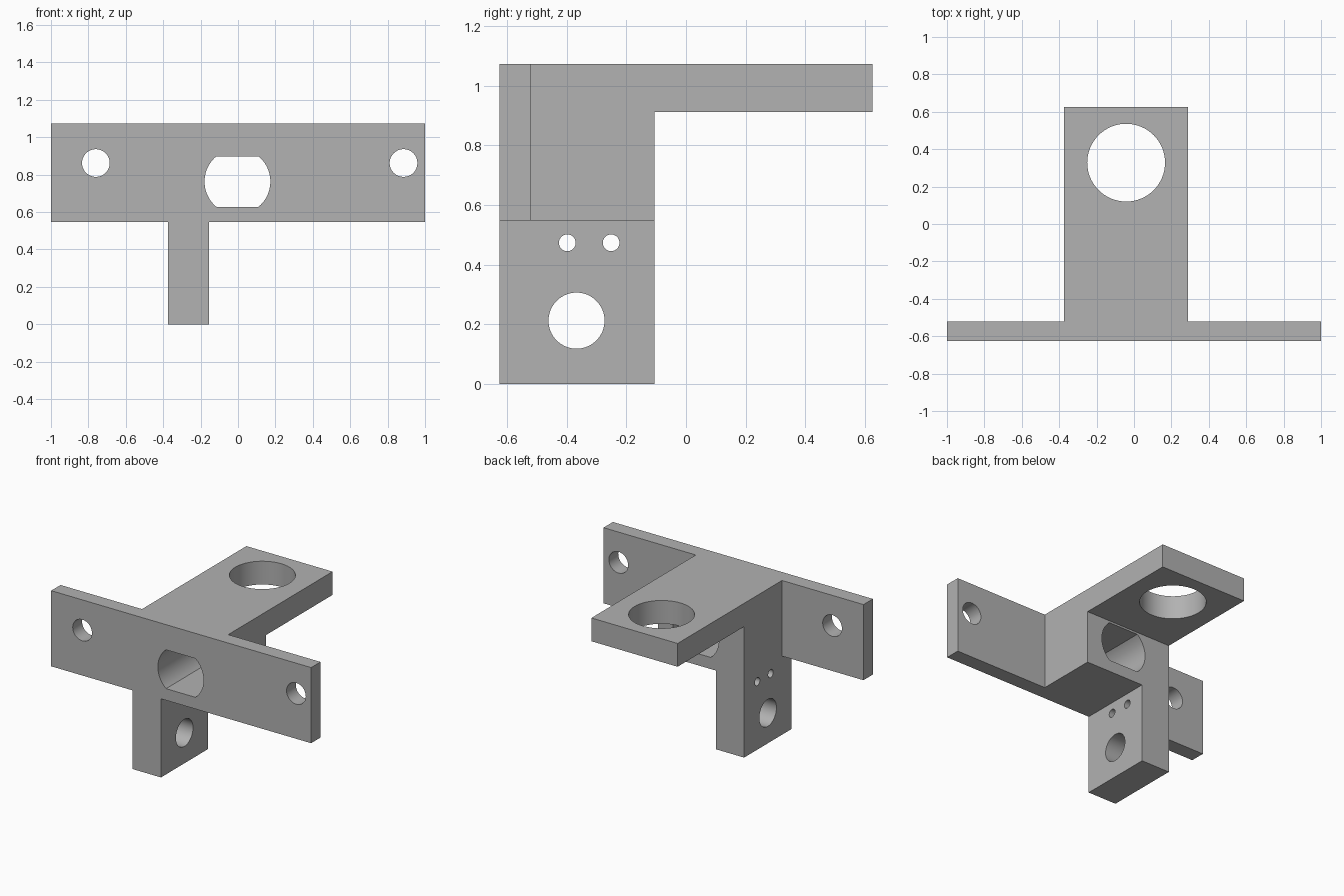
import bpy
import bmesh
from math import asin, cos, sin, pi, radians
from mathutils import Matrix, Vector

cube = bpy.data.objects.get("Cube")
if cube:
    bpy.data.objects.remove(cube, do_unlink=True)

grey = bpy.data.materials.new("plain grey")
grey.use_nodes = True
COLOUR = (0.445, 0.445, 0.445, 1)
grey.diffuse_color = COLOUR
grey.node_tree.nodes["Principled BSDF"].inputs["Base Color"].default_value = COLOUR

# Unit vectors spanning the profile plane for each extrusion axis
PLANES = {"x": ((0, 1, 0), (0, 0, 1), (1, 0, 0)),
          "y": ((1, 0, 0), (0, 0, 1), (0, 1, 0)),
          "z": ((1, 0, 0), (0, 1, 0), (0, 0, 1))}


def prism(name, axis, profile, start, end):
    """Extrude a closed 2D profile along an axis."""
    u, v, w = (Vector(d) for d in PLANES[axis])
    bm = bmesh.new()
    face = bm.faces.new([bm.verts.new(u * a + v * b + w * start) for a, b in profile])
    out = bmesh.ops.extrude_face_region(bm, geom=[face])
    moved = [g for g in out["geom"] if isinstance(g, bmesh.types.BMVert)]
    bmesh.ops.translate(bm, verts=moved, vec=w * (end - start))
    bmesh.ops.recalc_face_normals(bm, faces=bm.faces)
    mesh = bpy.data.meshes.new(name)
    bm.to_mesh(mesh)
    bm.free()
    mesh.materials.append(grey)
    obj = bpy.data.objects.new(name, mesh)
    bpy.context.collection.objects.link(obj)
    return obj


def rect(a0, a1, b0, b1):
    return [(a0, b0), (a1, b0), (a1, b1), (a0, b1)]


def arc(centre, radius, first, last, steps):
    return [(centre[0] + radius * cos(t), centre[1] + radius * sin(t))
            for t in (first + (last - first) * i / steps for i in range(steps + 1))]


def circle(centre, radius):
    return arc(centre, radius, 0, 2 * pi, 64)[:-1]


def combine(target, tool, operation):
    """Apply a boolean and remove the tool."""
    tool.hide_render = True
    mod = target.modifiers.new(operation, "BOOLEAN")
    mod.operation, mod.solver, mod.object = operation, "EXACT", tool
    bpy.context.view_layer.objects.active = target
    bpy.ops.object.modifier_apply(modifier=mod.name)
    bpy.data.objects.remove(tool, do_unlink=True)


FRONT, BACK, TOP = -0.625, 0.625, 1.073
BODY_BACK, BODY_BOTTOM, ARM_BOTTOM = -0.106, 0.547, 0.911
LEFT, RIGHT = 0.29, -0.373

# Body block and rear arm share one L-shaped profile
bracket = prism("mounting_bracket", "x",
                [(FRONT, BODY_BOTTOM), (BODY_BACK, BODY_BOTTOM), (BODY_BACK, ARM_BOTTOM),
                 (BACK, ARM_BOTTOM), (BACK, TOP), (FRONT, TOP)], RIGHT, LEFT)

# Wide front plate and lower leg
combine(bracket, prism("front_plate", "y", rect(-1, 1, BODY_BOTTOM, TOP), FRONT, -0.522), "UNION")
combine(bracket, prism("lower_leg", "x", rect(FRONT, BODY_BACK, 0, 0.58), RIGHT, -0.155), "UNION")

# Double-flat bore through the body
centre, radius, half = (-0.003, 0.763), 0.176, 0.135
a = asin(half / radius)
slot = arc(centre, radius, -a, a, 20) + arc(centre, radius, pi - a, pi + a, 20)
combine(bracket, prism("flat_sided_bore", "y", slot, -0.8, 0.1), "DIFFERENCE")

# Round holes: axis, centre, radius, extent
holes = [("y", (-0.76, 0.862), 0.074, -0.8, -0.3),
         ("y", (0.885, 0.862), 0.074, -0.8, -0.3),
         ("z", (-0.042, 0.328), 0.208, 0.8, 1.2),
         ("x", (-0.367, 0.212), 0.094, -0.6, 0),
         ("x", (-0.398, 0.473), 0.028, -0.6, 0),
         ("x", (-0.251, 0.473), 0.028, -0.6, 0)]
for axis, middle, r, start, end in holes:
    combine(bracket, prism("hole_cutter", axis, circle(middle, r), start, end), "DIFFERENCE")

# Smooth bores, sharp outer edges
bpy.ops.object.select_all(action="DESELECT")
bracket.select_set(True)
bpy.context.view_layer.objects.active = bracket
bpy.ops.object.shade_smooth_by_angle(angle=radians(30))
